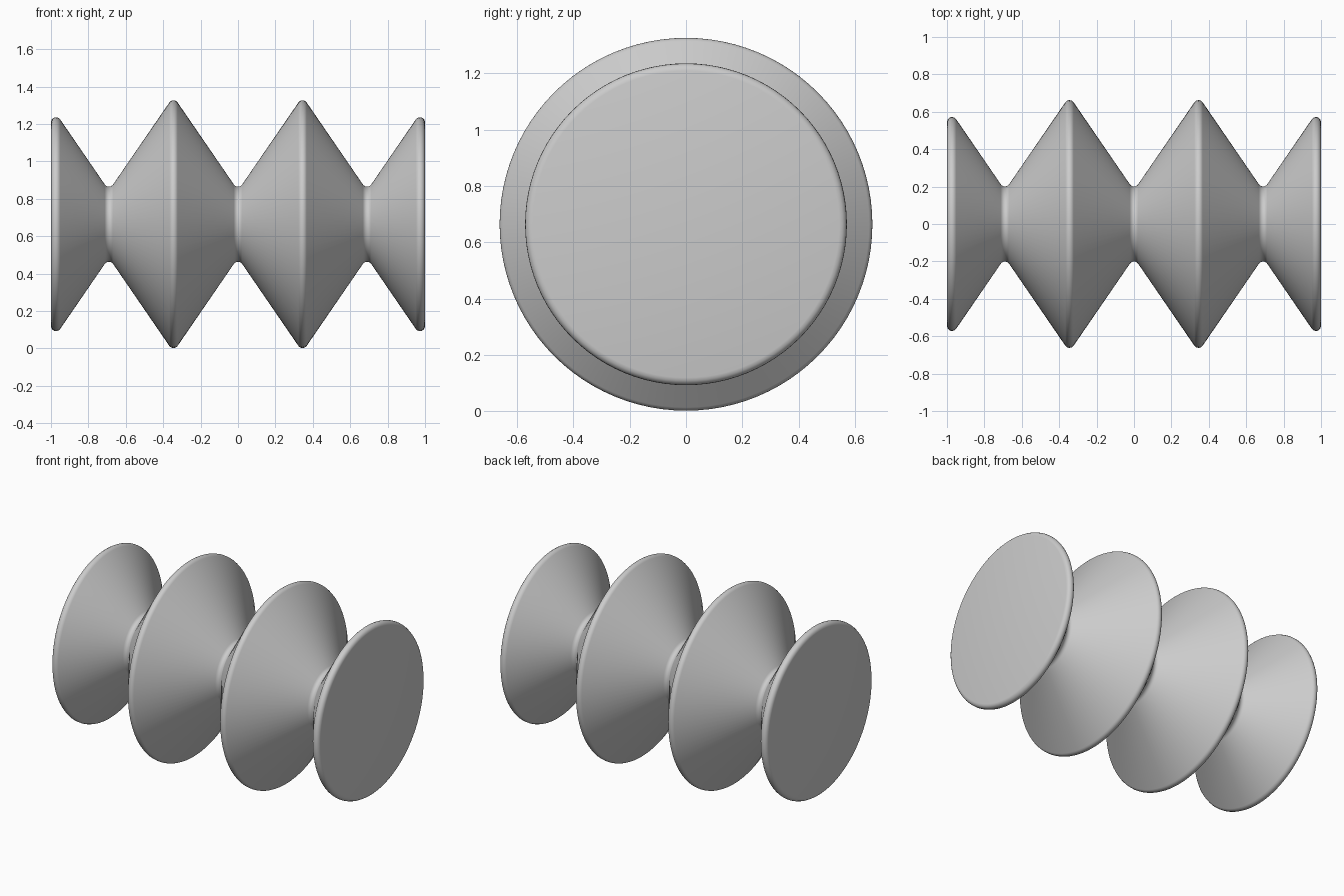
import bpy
import bmesh
import math
from mathutils import Vector, Matrix

cube = bpy.data.objects.get("Cube")
if cube:
    bpy.data.objects.remove(cube, do_unlink=True)

SEGMENTS = 96
FILLET = 0.027
STEPS = 6
PITCH = 0.69          # distance between grooves
VALLEY, PEAK = 0.18, 0.683
AXIS_HEIGHT = 0.664


def rounded(prev, corner, nxt):
    """Replace a profile corner with a tangent arc."""
    a = (prev - corner).normalized()
    b = (nxt - corner).normalized()
    half = a.angle(b) / 2
    centre = corner + (a + b).normalized() * FILLET / math.sin(half)
    start = (corner + a * FILLET / math.tan(half) - centre).normalized()
    end = (corner + b * FILLET / math.tan(half) - centre).normalized()
    return [centre + start.slerp(end, i / STEPS) * FILLET for i in range(STEPS + 1)]


# Zigzag profile: flat ends, alternating grooves and ridges
end_radius = VALLEY + (1 - PITCH) * (PEAK - VALLEY) / (PITCH / 2)
corners = [Vector((-1, 0)), Vector((-1, end_radius))]
for i in range(-2, 3):
    corners.append(Vector((i * PITCH / 2, PEAK if i % 2 else VALLEY)))
corners += [Vector((1, end_radius)), Vector((1, 0))]

profile = [corners[0]]
for p, c, n in zip(corners, corners[1:], corners[2:]):
    profile += rounded(p, c, n)
profile.append(corners[-1])

# Spin the profile around the long axis
bm = bmesh.new()
verts = [bm.verts.new((p.x, 0, p.y)) for p in profile]
edges = [bm.edges.new(pair) for pair in zip(verts, verts[1:])]
bmesh.ops.spin(bm, geom=verts + edges, cent=(0, 0, 0), axis=(1, 0, 0),
               angle=math.tau, steps=SEGMENTS)
bmesh.ops.remove_doubles(bm, verts=bm.verts, dist=0.0001)
bmesh.ops.recalc_face_normals(bm, faces=bm.faces)
bmesh.ops.transform(bm, matrix=Matrix.Translation((0, 0, AXIS_HEIGHT)), verts=bm.verts)
mesh = bpy.data.meshes.new("ridged_roller")
bm.to_mesh(mesh)
bm.free()
roller = bpy.data.objects.new("ridged_roller", mesh)
bpy.context.collection.objects.link(roller)

# Plain grey finish
grey = bpy.data.materials.new("light_grey")
grey.use_nodes = True
colour = (0.6, 0.6, 0.6, 1)
grey.diffuse_color = colour
grey.node_tree.nodes["Principled BSDF"].inputs["Base Color"].default_value = colour
mesh.materials.append(grey)

# Smooth shading with crisp edges kept
bpy.ops.object.select_all(action="DESELECT")
roller.select_set(True)
bpy.context.view_layer.objects.active = roller
bpy.ops.object.shade_smooth_by_angle(angle=math.radians(30))
